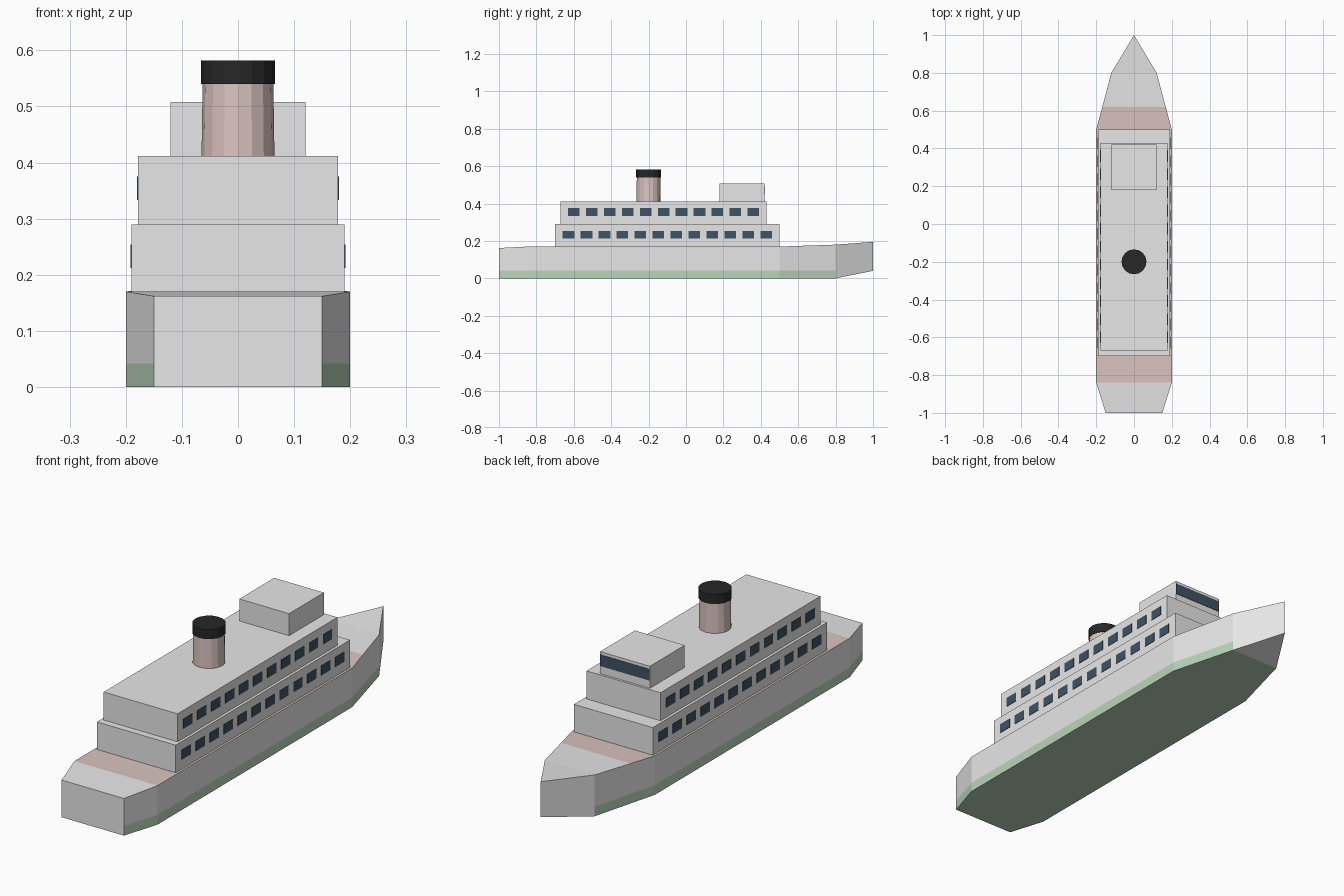
import bpy, bmesh
from mathutils import Matrix

cube = bpy.data.objects.get("Cube")
if cube:
    bpy.data.objects.remove(cube, do_unlink=True)


def material(name, color):
    m = bpy.data.materials.new(name)
    m.use_nodes = True
    m.diffuse_color = (*color, 1)
    m.node_tree.nodes["Principled BSDF"].inputs["Base Color"].default_value = (*color, 1)
    return m


GREY = material("pale grey paint", (0.8, 0.8, 0.8))
GREEN = material("waterline green", (0.5, 0.66, 0.5))
PINK = material("dusty pink", (0.71, 0.55, 0.52))
GLASS = material("dark blue glass", (0.05, 0.085, 0.125))
BLACK = material("funnel black", (0.02, 0.02, 0.02))


def finish(name, bm, *mats):
    bmesh.ops.recalc_face_normals(bm, faces=bm.faces)
    mesh = bpy.data.meshes.new(name)
    bm.to_mesh(mesh)
    bm.free()
    for m in mats:
        mesh.materials.append(m)
    ob = bpy.data.objects.new(name, mesh)
    bpy.context.collection.objects.link(ob)
    return ob


def add_box(bm, x, y, z):
    """Add a box spanning the given (low, high) ranges."""
    size = [b - a for a, b in (x, y, z)]
    mid = [(a + b) / 2 for a, b in (x, y, z)]
    bmesh.ops.create_cube(bm, size=1, matrix=Matrix.Translation(mid) @ Matrix.Diagonal((*size, 1)))


def box(name, x, y, z, mat):
    bm = bmesh.new()
    add_box(bm, x, y, z)
    return finish(name, bm, mat)


def cylinder(name, y, z, r_low, r_high, mat):
    bm = bmesh.new()
    bmesh.ops.create_cone(bm, cap_ends=True, segments=16, radius1=r_low, radius2=r_high,
                          depth=z[1] - z[0], matrix=Matrix.Translation((0, y, sum(z) / 2)))
    return finish(name, bm, mat)


# Hull: cross-sections from stern to bow (y, half width, keel z, deck z)
WATERLINE = 0.042
sections = [(-1, 0.15, 0, 0.162), (-0.84, 0.2, 0, 0.17), (0.5, 0.2, 0, 0.17),
            (0.62, 0.168, 0, 0.174), (0.8, 0.12, 0, 0.18), (1, 0, 0.04, 0.195)]
bm = bmesh.new()
rings = []
for y, w, low, top in sections:
    pts = [(-w, low), (-w, WATERLINE), (-w, top), (w, top), (w, WATERLINE), (w, low)]
    rings.append([bm.verts.new((x, y, z)) for x, z in pts])
for a, b in zip(rings, rings[1:]):
    for i in range(6):
        j = (i + 1) % 6
        bm.faces.new((a[i], a[j], b[j], b[i]))
bm.faces.new(rings[0])
bmesh.ops.remove_doubles(bm, verts=bm.verts, dist=0.0005)
bm.normal_update()
for f in bm.faces:
    c = f.calc_center_median()
    if -1 < c.y < 0.8 and c.z < WATERLINE:
        f.material_index = 1          # painted bottom and waterline band
    elif -0.84 < c.y < 0.62 and c.z > 0.165:
        f.material_index = 2          # open deck fore and aft of the cabins
finish("hull", bm, GREY, GREEN, PINK)

# Superstructure
box("lower_cabin", (-0.19, 0.19), (-0.70, 0.50), (0.165, 0.29), GREY)
box("upper_cabin", (-0.178, 0.178), (-0.67, 0.43), (0.29, 0.412), GREY)
box("bridge", (-0.12, 0.12), (0.18, 0.42), (0.412, 0.508), GREY)
box("bridge_window", (-0.119, 0.119), (0.418, 0.422), (0.446, 0.495), GLASS)


# Cabin windows, one row on each side of each cabin
def window_row(name, wall, first, count, z):
    bm = bmesh.new()
    for side in (-1, 1):
        xs = sorted((side * (wall - 0.002), side * (wall + 0.002)))
        for i in range(count):
            y = first + i * 0.096
            add_box(bm, xs, (y - 0.031, y + 0.031), (z - 0.021, z + 0.021))
    finish(name, bm, GLASS)


window_row("lower_windows", 0.19, -0.628, 12, 0.233)
window_row("upper_windows", 0.178, -0.6, 11, 0.354)

# Funnel
cylinder("funnel", -0.2, (0.412, 0.545), 0.065, 0.063, PINK)
cylinder("funnel_cap", -0.2, (0.54, 0.582), 0.066, 0.066, BLACK)
